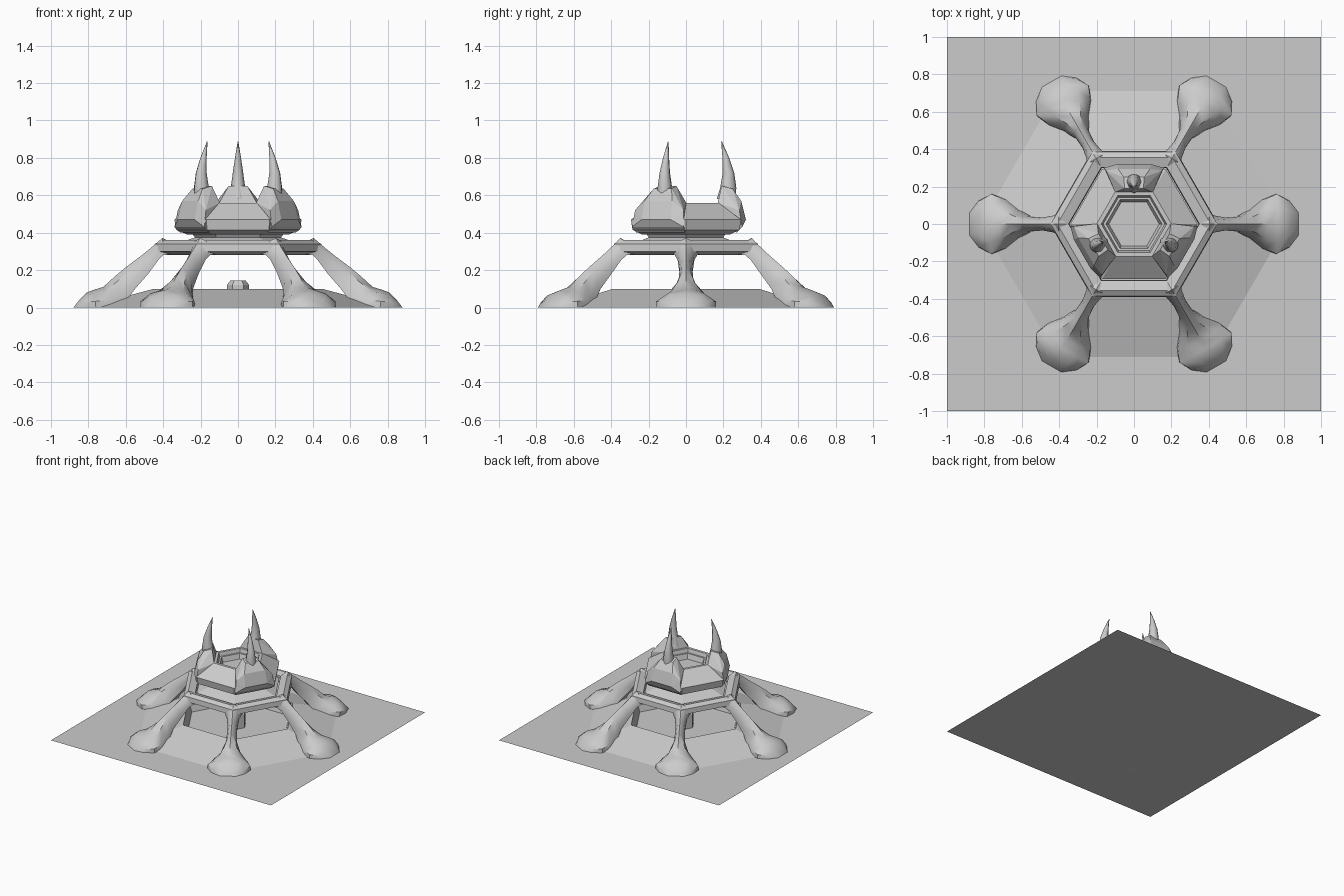
import bpy, bmesh
from math import sin, cos, pi, radians
from mathutils import Vector, Matrix

if "Cube" in bpy.data.objects:
    bpy.data.objects.remove(bpy.data.objects["Cube"])


def make(name, bm, smooth=None):
    bmesh.ops.recalc_face_normals(bm, faces=bm.faces)
    me = bpy.data.meshes.new(name)
    bm.to_mesh(me)
    bm.free()
    ob = bpy.data.objects.new(name, me)
    bpy.context.collection.objects.link(ob)
    if smooth:
        bpy.ops.object.select_all(action='DESELECT')
        ob.select_set(True)
        bpy.context.view_layer.objects.active = ob
        bpy.ops.object.shade_smooth_by_angle(angle=radians(smooth))
    return ob


def loft(bm, rings, caps=(True, True), closed=False):
    """Skin a list of equal-length point rings."""
    vs = [[bm.verts.new(p) for p in r] for r in rings]
    n = len(vs[0])
    pairs = list(zip(vs, vs[1:])) + ([(vs[-1], vs[0])] if closed else [])
    for a, b in pairs:
        for i in range(n):
            j = (i + 1) % n
            bm.faces.new((a[i], a[j], b[j], b[i]))
    if not closed:
        if caps[0]:
            bm.faces.new(vs[0][::-1])
        if caps[1]:
            bm.faces.new(vs[-1])


def hexring(r, z):
    return [(r * cos(i * pi / 3), r * sin(i * pi / 3), z) for i in range(6)]


def hex_loft(name, profile, **kw):
    bm = bmesh.new()
    loft(bm, [hexring(r, z) for r, z in profile], **kw)
    return make(name, bm)


# Ground slab and the low crater mound
bm = bmesh.new()
bmesh.ops.create_grid(bm, x_segments=1, y_segments=1, size=1)
make("ground_plate", bm)
hex_loft("crater_mound", [(.82, .001), (.45, .1), (.42, .005)], caps=(False, True))
hex_loft("crater_vent", [(.06, .005), (.06, .12), (.04, .145)], caps=(False, True))

# Hexagonal ring carried by the legs
ring = hex_loft("support_ring", [(.45, .30), (.445, .34), (.41, .36),
                                 (.35, .345), (.345, .295), (.39, .28)], closed=True)

# Legs: radial stations (top r, top z, bottom r, bottom z, half width)
stations = [(.36, .35, .36, .285, .07), (.405, .372, .40, .28, .06),
            (.44, .34, .425, .255, .045), (.52, .275, .48, .18, .034),
            (.60, .215, .55, .10, .04), (.66, .165, .61, .02, .075),
            (.72, .11, .68, 0, .13), (.77, .095, .76, 0, .16),
            (.81, .08, .83, 0, .125), (.845, .045, .88, 0, .06)]
for k in range(6):
    bm = bmesh.new()
    rings = []
    for rt, zt, rb, zb, w in stations:
        pts = []
        # fraction of width, fraction of height
        for f, h in ((-1, 0), (-1, .35), (-.6, .8), (0, 1), (.6, .8), (1, .35), (1, 0)):
            pts.append((rb + (rt - rb) * h, f * w, zb + (zt - zb) * h))
        rings.append(pts)
    loft(bm, rings)
    bm.transform(Matrix.Rotation(k * pi / 3, 4, 'Z'))
    make("leg", bm, 35)

# Neck plate, then the faceted bowl with a recessed floor
hex_loft("neck", [(.34, .335), (.30, .35), (.23, .375), (.25, .40)])
hex_loft("bowl", [(.27, .39), (.33, .415), (.34, .47), (.20, .56), (.175, .56),
                  (.165, .53), (.15, .53), (.135, .49)])

# Three armour petals and their horns
half_petal = [(.27, .15, .40), (.30, .16, .43), (.32, .09, .47), (.285, .15, .52),
              (.295, .085, .57), (.25, .055, .635), (.19, .05, .65),
              (.17, .10, .56), (.19, .10, .48)]
horn_path = [(.215, .58, .05), (.226, .64, .043), (.227, .72, .031),
             (.213, .80, .018), (.19, .888, .002)]
for k in range(3):
    rot = Matrix.Rotation(pi / 2 + k * 2 * pi / 3, 4, 'Z')
    bm = bmesh.new()
    for r, t, z in half_petal:
        bm.verts.new((r, t, z))
        bm.verts.new((r, -t, z))
    hull = bmesh.ops.convex_hull(bm, input=bm.verts)
    loose = [v for v in bm.verts if not v.link_faces]
    bmesh.ops.delete(bm, geom=loose, context='VERTS')
    bmesh.ops.dissolve_limit(bm, angle_limit=radians(2), verts=bm.verts, edges=bm.edges)
    bm.transform(rot)
    make("petal", bm)

    bm = bmesh.new()
    loft(bm, [[(r + q * cos(i * pi / 4), q * .9 * sin(i * pi / 4), z) for i in range(8)]
              for r, z, q in horn_path])
    bm.transform(rot)
    make("horn", bm, 50)
